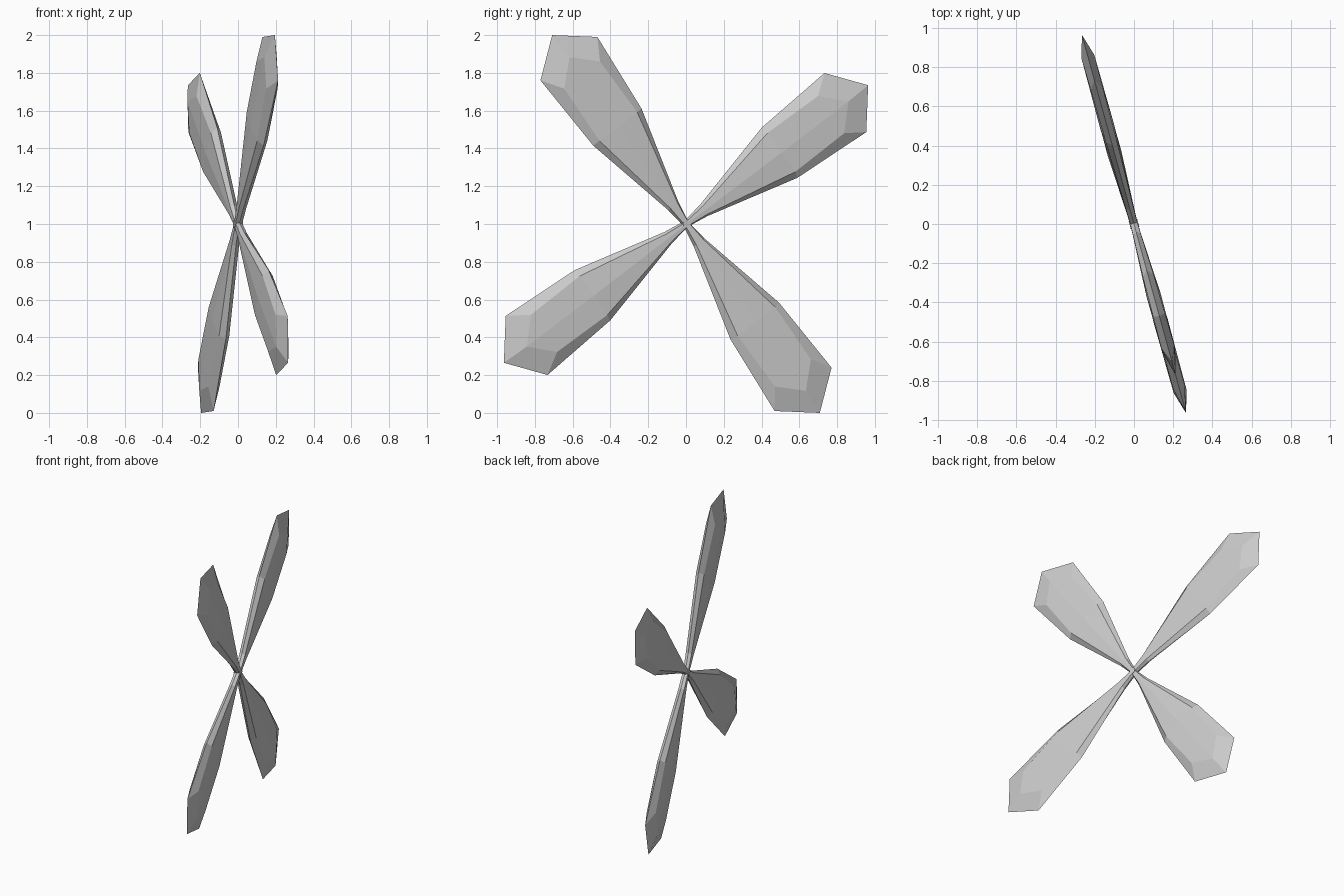
import bpy, bmesh, math
from mathutils import Matrix, Vector

if "Cube" in bpy.data.objects:
    bpy.data.objects.remove(bpy.data.objects["Cube"])

# In-plane frame: rotor disc turned about z, centre at height 1
T = math.radians(15.4)
U = Vector((-math.sin(T), math.cos(T), 0))
N = Vector((math.cos(T), math.sin(T), 0))
FRAME = Matrix((U, (0, 0, 1), N)).transposed().to_4x4()
FRAME.translation = (0, 0, 1)

# Sections: rim (along, half width), bevel (along, half width, height), ridge (along, height)
SECTIONS = [
    ((0.0, 0.018), (0.0, 0.012, 0.018), (0.0, 0.019)),
    ((0.12, 0.036), (0.12, 0.024, 0.020), (0.12, 0.022)),
    ((0.637, 0.165), (0.64, 0.128, 0.028), (0.64, 0.037)),
    ((1.086, 0.194), (0.978, 0.122, 0.031), (1.096, 0.034)),
]
TIP = 1.241


def finish(bm, name, angle):
    bmesh.ops.recalc_face_normals(bm, faces=bm.faces)
    mesh = bpy.data.meshes.new(name)
    bm.to_mesh(mesh)
    bm.free()
    ob = bpy.data.objects.new(name, mesh)
    bpy.context.collection.objects.link(ob)
    ob.matrix_world = FRAME @ Matrix.Rotation(angle, 4, 'Z')


def blade(name, angle):
    bm = bmesh.new()
    rings = []
    for (rs, rw), (bs, bw, bh), (cs, ch) in SECTIONS:
        pts = [(rs, -rw, 0), (bs, -bw, bh), (cs, 0, ch), (bs, bw, bh),
               (rs, rw, 0), (bs, bw, -bh), (cs, 0, -ch), (bs, -bw, -bh)]
        rings.append([bm.verts.new(p) for p in pts])
    for a, b in zip(rings, rings[1:]):
        for i in range(8):
            j = (i + 1) % 8
            bm.faces.new((a[i], a[j], b[j], b[i]))
    bm.faces.new(rings[0])
    # faceted point at the blade end
    end, tip = rings[-1], bm.verts.new((TIP, 0, 0))
    for i, j, k in ((0, 1, 2), (4, 3, 2), (4, 5, 6), (0, 7, 6)):
        bm.faces.new((end[i], end[j], end[k], tip))
    finish(bm, name, angle)


for n in range(4):
    blade(f"blade_{n + 1}", math.radians(36.3 + 90 * n))

# small central hub pin
bm = bmesh.new()
bmesh.ops.create_cone(bm, cap_ends=True, segments=8, radius1=0.022, radius2=0.022, depth=0.045)
finish(bm, "hub", 0)
